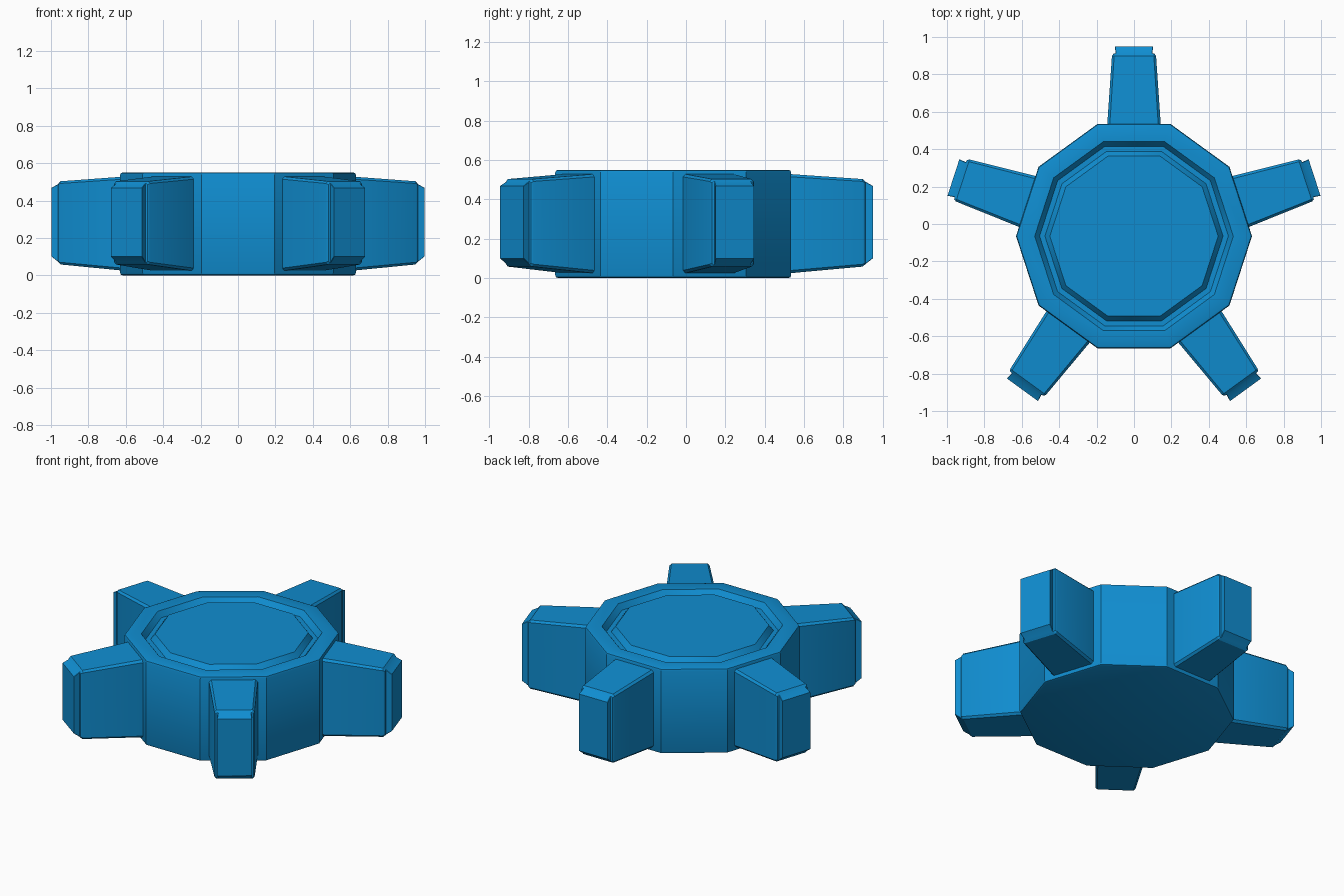
import bpy, bmesh
from math import sin, cos, pi, radians

if "Cube" in bpy.data.objects:
    bpy.data.objects.remove(bpy.data.objects["Cube"])

CY = -0.065  # hub axis in y

blue = bpy.data.materials.new("blue")
blue.diffuse_color = (0.005, 0.27, 0.64, 1)
blue.use_nodes = True
blue.node_tree.nodes["Principled BSDF"].inputs["Base Color"].default_value = blue.diffuse_color


def loft(name, rings, location, turn=0.0):
    """Skin a list of equal-length vertex rings and cap both ends."""
    bm = bmesh.new()
    loops = [[bm.verts.new(p) for p in ring] for ring in rings]
    for a, b in zip(loops, loops[1:]):
        for i in range(len(a)):
            j = (i + 1) % len(a)
            bm.faces.new((a[i], a[j], b[j], b[i]))
    bm.faces.new(loops[0][::-1])
    bm.faces.new(loops[-1])
    bmesh.ops.recalc_face_normals(bm, faces=bm.faces)
    mesh = bpy.data.meshes.new(name)
    bm.to_mesh(mesh)
    bm.free()
    mesh.materials.append(blue)
    obj = bpy.data.objects.new(name, mesh)
    bpy.context.collection.objects.link(obj)
    obj.location = location
    obj.rotation_euler.z = turn
    return obj


# Ten-sided hub: (apothem, z) profile with rounded rim and a groove on top
def decagon(apothem, z):
    r = apothem / cos(pi / 10)
    return [(r * cos(2 * pi * i / 10), r * sin(2 * pi * i / 10), z) for i in range(10)]


hub_profile = [(0.585, 0), (0.596, 0.004), (0.6, 0.015), (0.6, 0.535), (0.596, 0.546),
               (0.585, 0.55), (0.505, 0.55), (0.48, 0.515), (0.453, 0.515), (0.428, 0.55)]
loft("hub", [decagon(a, z) for a, z in hub_profile], (0, CY, 0))


# Arm cross-section: rectangle with chamfered corners, in the plane x = r
def section(r, w, z0, z1, c):
    return [(r, -w + c, z0), (r, w - c, z0), (r, w, z0 + c), (r, w, z1 - c),
            (r, w - c, z1), (r, -w + c, z1), (r, -w, z1 - c), (r, -w, z0 + c)]


# Tapered arm with a stepped, chamfered tip
arm_sections = [(0.57, 0.145, 0.022, 0.53, 0.014), (0.963, 0.118, 0.058, 0.503, 0.012),
                (0.975, 0.110, 0.068, 0.492, 0.008), (0.977, 0.098, 0.07, 0.49, 0.003),
                (1.015, 0.103, 0.10, 0.468, 0.002)]
for k in range(5):
    loft(f"arm_{k + 1}", [section(*s) for s in arm_sections], (0, CY, 0), radians(90 + 72 * k))

# Soft shading over the small rims, crisp main edges
bpy.ops.object.select_all(action='SELECT')
bpy.context.view_layer.objects.active = bpy.data.objects["hub"]
bpy.ops.object.shade_smooth_by_angle(angle=radians(30))
